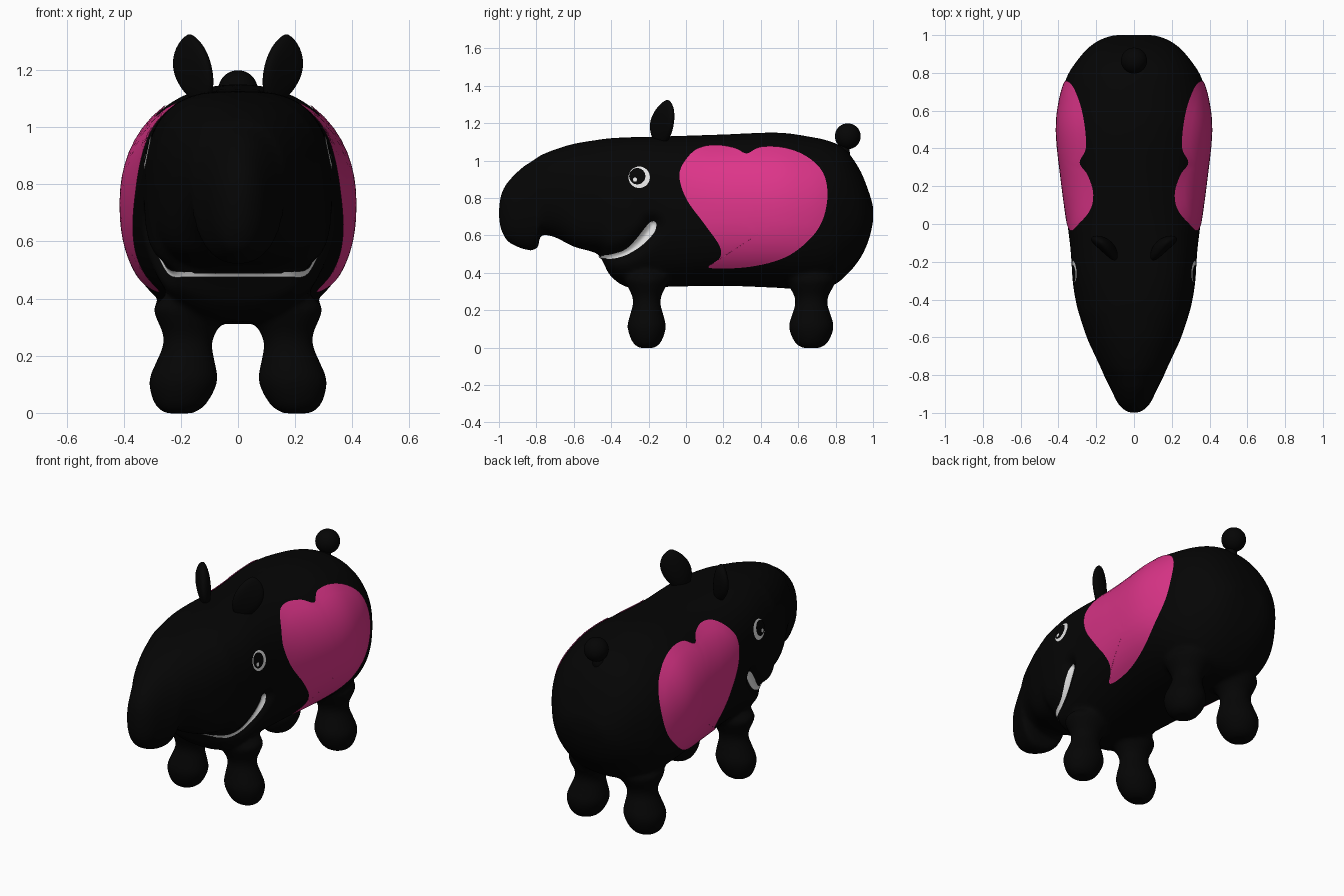
import bpy, bmesh, math
from mathutils import Vector, Matrix
from mathutils.bvhtree import BVHTree

if "Cube" in bpy.data.objects:
    bpy.data.objects.remove(bpy.data.objects["Cube"])


def material(name, color):
    mat = bpy.data.materials.new(name)
    mat.use_nodes = True
    mat.diffuse_color = (*color, 1)
    mat.node_tree.nodes["Principled BSDF"].inputs["Base Color"].default_value = (*color, 1)
    return mat


black = material("soft black", (0.0015, 0.0015, 0.0015))
pink = material("hot pink", (0.72, 0.035, 0.25))
white = material("white", (0.82, 0.82, 0.82))


def finish(name, bm, mat):
    """Turn a bmesh into a smooth shaded object."""
    mesh = bpy.data.meshes.new(name)
    bm.to_mesh(mesh)
    bm.free()
    mesh.materials.append(mat)
    mesh.shade_smooth()
    obj = bpy.data.objects.new(name, mesh)
    bpy.context.collection.objects.link(obj)
    return obj


def spline(points, closed=False, steps=6):
    """Smooth curve through points of any dimension."""
    pts = [Vector(p) for p in points]
    n = len(pts)
    pick = (lambda i: pts[i % n]) if closed else (lambda i: pts[max(0, min(i, n - 1))])
    out = []
    for i in range(n if closed else n - 1):
        a, b, c, d = (pick(i + k) for k in (-1, 0, 1, 2))
        for s in range(steps):
            t = s / steps
            out.append(b + (c - a) * (t / 2) + (a * 2 - b * 5 + c * 4 - d) * (t * t / 2)
                       + (b * 3 - a - c * 3 + d) * (t ** 3 / 2))
    return out if closed else out + [pts[-1]]


def loft(bm, rings):
    """Skin closed rings of points and cap both ends."""
    rows = [[bm.verts.new(p) for p in ring] for ring in rings]
    for a, b in zip(rows, rows[1:]):
        for i in range(len(a)):
            j = (i + 1) % len(a)
            bm.faces.new((a[i], a[j], b[j], b[i]))
    bm.faces.new(rows[0])
    bm.faces.new(rows[-1])


SEGMENTS = 48
ANGLES = [math.tau * i / SEGMENTS for i in range(SEGMENTS)]


def bump(x, centre, width):
    return math.exp(-((x - centre) / width) ** 2)


def body_ring(station):
    """Rounded section, fuller at the brow and along the upper lip."""
    y, low, high, width = station
    middle, half = (low + high) / 2, (high - low) / 2
    upper = 2 / (2.15 + .8 * bump(y, -.25, .25))
    lower = 2 / (2.35 + 1.5 * bump(y, -.55, .13))
    ring = []
    for a in ANGLES:
        c, s = math.cos(a), math.sin(a)
        power = upper if s > 0 else lower
        ring.append((math.copysign(abs(c) ** power, c) * width, y,
                     middle + math.copysign(abs(s) ** power, s) * half))
    return ring


# Torso, head and drooping snout: y, underside, top, half width
stations = [
    (-1, .68, .76, .02), (-.985, .62, .83, .05), (-.95, .565, .89, .085),
    (-.88, .53, .96, .12), (-.82, .52, 1, .15), (-.79, .54, 1.02, .165),
    (-.775, .6, 1.03, .17), (-.7, .59, 1.06, .205), (-.6, .54, 1.09, .25),
    (-.48, .505, 1.11, .29), (-.445, .46, 1.115, .3), (-.4, .38, 1.12, .31),
    (-.3, .32, 1.125, .325), (-.1, .325, 1.13, .34), (.2, .33, 1.14, .38),
    (.48, .32, 1.15, .41), (.65, .31, 1.13, .395), (.78, .33, 1.1, .355),
    (.86, .39, 1.05, .305), (.93, .475, .95, .245), (.975, .57, .84, .18),
    (1, .67, .76, .11)]
bm = bmesh.new()
loft(bm, [body_ring(s) for s in spline(stations)])

# Four legs with ball feet, leaning inwards towards the belly
leg_profile = spline([
    (.02, -.002), (.055, .002), (.093, .035), (.12, .11), (.104, .175), (.086, .235),
    (.093, .28), (.12, .33), (.13, .38), (.03, .46)], steps=5)
for y, depth in ((-.21, .86), (.67, 1)):
    for side in (-1, 1):
        loft(bm, [[(side * (.205 - .12 * z) + r * math.cos(a),
                    y + depth * r * math.sin(a), z) for a in ANGLES]
                  for r, z in leg_profile])
bmesh.ops.recalc_face_normals(bm, faces=bm.faces)
body = finish("body", bm, black)

# Blend the legs into the torso
remesh = body.modifiers.new("blend", "REMESH")
remesh.mode = "VOXEL"
remesh.voxel_size = 0.013
remesh.use_smooth_shade = True
soften = body.modifiers.new("soften", "SMOOTH")
soften.factor = 0.5
soften.iterations = 9
graph = bpy.context.evaluated_depsgraph_get()
blended = bpy.data.meshes.new_from_object(body.evaluated_get(graph))
body.modifiers.clear()
body.data = blended
blended.materials.clear()
blended.materials.append(black)
blended.shade_smooth()

# Tuck the cheeks in under the upper lip
lip_low = spline([(-.45, .488), (-.41, .475), (-.33, .49), (-.24, .54), (-.17, .61),
                  (-.155, .66), (-.17, .68)])
lip_high = spline([(-.45, .495), (-.4, .502), (-.33, .525), (-.28, .57), (-.22, .645),
                   (-.195, .672), (-.17, .68)])
crease = [a.lerp(b, .5) for a, b in zip(lip_low, lip_high)][:-8]
for v in blended.vertices:
    if -.55 < v.co.y < -.05 and .4 < v.co.z < .75:
        gap = min((Vector(v.co.yz) - p).length for p in crease)
        v.co.x *= 1 - .15 * bump(gap, 0, .045)
surface = BVHTree.FromPolygons([v.co for v in blended.vertices],
                               [p.vertices for p in blended.polygons])


def plate(name, outer, inner, mat, place, lift=.005, rows=12, closed=True):
    """Thin skin between two outlines, laid on the body surface."""
    bm = bmesh.new()
    grid = []
    for k in range(rows + 1):
        row = []
        for a, b in zip(outer, inner):
            start, ray = place(a.lerp(b, k / rows))
            hit, normal, *_ = surface.ray_cast(start, ray)
            if hit is None:
                hit, normal, *_ = surface.find_nearest(start + ray * 1.7)
            row.append(bm.verts.new(hit + normal * lift))
        grid.append(row)
    n = len(outer)
    for a, b in zip(grid, grid[1:]):
        for i in range(n if closed else n - 1):
            j = (i + 1) % n
            bm.faces.new((a[i], a[j], b[j], b[i]))
    bmesh.ops.remove_doubles(bm, verts=bm.verts, dist=1e-5)
    bmesh.ops.recalc_face_normals(bm, faces=bm.faces)
    # Keep the skin facing away from the body
    if sum(f.normal.dot(ray) for f in bm.faces) > 0:
        bmesh.ops.reverse_faces(bm, faces=bm.faces)
    return finish(name, bm, mat)


def disc(name, y, z, radius, mat, place, lift):
    centre = Vector((y, z))
    rim = [centre + Vector((math.cos(a), math.sin(a))) * radius for a in ANGLES]
    plate(name, rim, [centre] * len(rim), mat, place, lift, 4)


heart = spline([
    (-.035, .91), (-.01, .99), (.06, 1.06), (.155, 1.08), (.26, 1.065), (.325, 1.035),
    (.4, 1.07), (.53, 1.065), (.65, 1.015), (.73, .935), (.755, .82), (.73, .685),
    (.66, .58), (.53, .485), (.34, .435), (.125, .43), (.18, .48), (.18, .545),
    (.1, .66), (.005, .79)], closed=True)

for side, word in ((1, "left"), (-1, "right")):
    def sideways(p, side=side):
        return Vector((side * 2, p.x, p.y)), Vector((-side, 0, 0))

    # Flank patch, eye and smile
    plate(word + "_flank_patch", heart, [Vector((.39, .61))] * len(heart), pink, sideways)
    disc(word + "_eye_white", -.25, .91, .057, white, sideways, .004)
    disc(word + "_pupil", -.26, .915, .043, black, sideways, .007)
    disc(word + "_eye_glint", -.272, .897, .011, white, sideways, .009)
    plate(word + "_smile", lip_low, lip_high, white, sideways, rows=6, closed=False)

    # Cupped leaf shaped ear with a pointed tip, turned outwards
    bm = bmesh.new()
    bmesh.ops.create_uvsphere(bm, u_segments=32, v_segments=24, radius=1)
    turn = Matrix.Rotation(side * math.radians(42), 3, "Z")
    for v in bm.verts:
        t = (v.co.z + 1) / 2
        x = v.co.x * .085 * max(0, 1 - v.co.z ** 2) ** .2
        flat = turn @ Vector((x, v.co.y * .036 - 2.5 * x * x, 0))
        v.co = flat + Vector((side * (.125 + .045 * t), -.135 + .035 * t, 1.075 + .25 * t))
    finish(word + "_ear", bm, black)

# Front of the mouth, under the upper lip
span = [i / 20 * .22 for i in range(-20, 21)]
plate("front_smile", [Vector((x, .478)) for x in span], [Vector((x, .491)) for x in span],
      white, lambda p: (Vector((p.x, -2, p.y)), Vector((0, 1, 0))), rows=3, closed=False)

# Ball tail on a short stem
bm = bmesh.new()
bmesh.ops.create_uvsphere(bm, u_segments=32, v_segments=20, radius=.069,
                          matrix=Matrix.Translation((0, .865, 1.13)))
finish("tail_ball", bm, black)
bm = bmesh.new()
bmesh.ops.create_cone(bm, segments=24, radius1=.045, radius2=.025, depth=.12, cap_ends=True,
                      matrix=Matrix.Translation((0, .84, 1.05)))
finish("tail_stem", bm, black)
